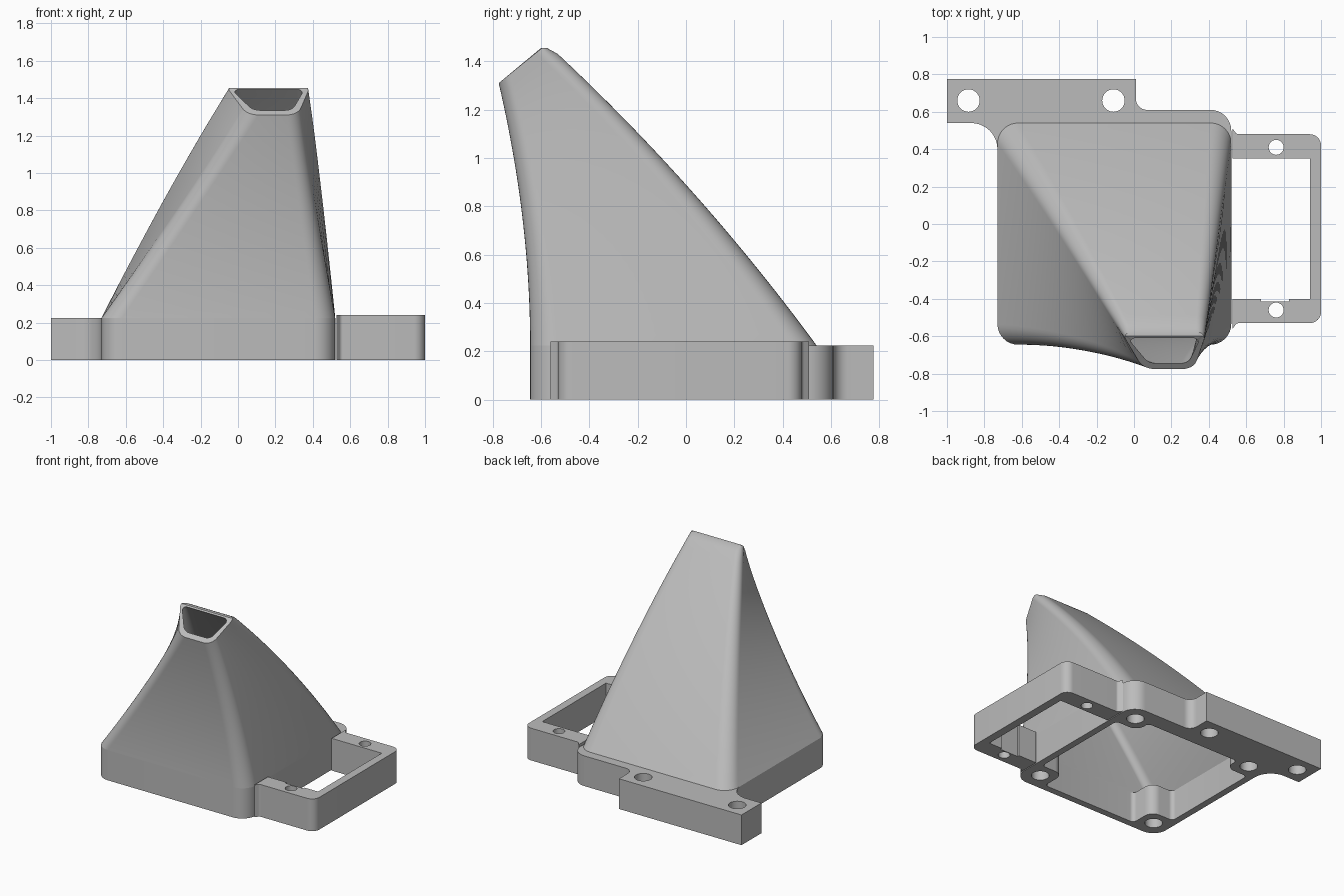
import bpy, bmesh, math
from mathutils import Vector

cube = bpy.data.objects.get("Cube")
if cube:
    bpy.data.objects.remove(cube, do_unlink=True)

grey = bpy.data.materials.new("plain grey")
grey.use_nodes = True
grey.diffuse_color = (0.5, 0.5, 0.5, 1)
grey.node_tree.nodes["Principled BSDF"].inputs["Base Color"].default_value = (0.5, 0.5, 0.5, 1)


def fillet(prev, p, nxt, r, steps=8):
    """Round the corner p with an arc tangent to both of its sides."""
    if r <= 0:
        return [p]
    a = p + (prev - p).normalized() * r
    b = p + (nxt - p).normalized() * r
    w = math.sin((prev - p).angle(nxt - p) / 2)
    pts = []
    for i in range(steps + 1):
        t = i / steps
        ka, kp, kb = (1 - t) ** 2, 2 * w * t * (1 - t), t * t
        pts.append((a * ka + p * kp + b * kb) / (ka + kp + kb))
    return pts


def rounded(corners, radii):
    n = len(corners)
    return [q for i in range(n)
            for q in fillet(corners[i - 1], corners[i], corners[(i + 1) % n], radii[i])]


def finish(name, bm):
    bmesh.ops.remove_doubles(bm, verts=bm.verts, dist=0.0002)
    bmesh.ops.recalc_face_normals(bm, faces=bm.faces)
    mesh = bpy.data.meshes.new(name)
    bm.to_mesh(mesh)
    bm.free()
    mesh.materials.append(grey)
    ob = bpy.data.objects.new(name, mesh)
    bpy.context.collection.objects.link(ob)
    return ob


def prism(name, outline, z0, z1):
    """Extrude an outline of (x, y, corner radius) points."""
    pts = rounded([Vector((x, y, z0)) for x, y, r in outline], [r for x, y, r in outline])
    bm = bmesh.new()
    face = bm.faces.new([bm.verts.new(p) for p in pts])
    ext = bmesh.ops.extrude_face_region(bm, geom=[face])
    top = [v for v in ext["geom"] if isinstance(v, bmesh.types.BMVert)]
    bmesh.ops.translate(bm, verts=top, vec=(0, 0, z1 - z0))
    return finish(name, bm)


def hole(x, y, r, z1):
    bm = bmesh.new()
    bmesh.ops.create_cone(bm, cap_ends=True, segments=32, radius1=r, radius2=r, depth=z1 + 0.1)
    bmesh.ops.translate(bm, verts=bm.verts, vec=(x, y, (z1 - 0.1) / 2))
    return finish("hole_cutter", bm)


def activate(ob):
    bpy.ops.object.select_all(action='DESELECT')
    ob.select_set(True)
    bpy.context.view_layer.objects.active = ob


def cut(ob, cutters):
    for c in cutters:
        activate(ob)
        mod = ob.modifiers.new("cut", 'BOOLEAN')
        mod.operation, mod.solver, mod.object = 'DIFFERENCE', 'EXACT', c
        bpy.ops.object.modifier_apply(modifier=mod.name)
        bpy.data.objects.remove(c, do_unlink=True)


# Main dimensions
BASE_TOP = 0.225
LEFT, RIGHT, FRONT, BACK = -0.73, 0.52, -0.645, 0.54
WALL = 0.05
MID_X, MID_Y, PITCH = -0.105, -0.015, 0.5

# Mounting base with the ear at the back
base = prism("mounting_base", [
    (-1, 0.775, 0), (0.01, 0.775, 0), (0.01, 0.61, 0.06), (RIGHT, 0.61, 0.11),
    (RIGHT, FRONT, 0.11), (LEFT, FRONT, 0.11), (LEFT, BACK, 0.14), (-1, BACK, 0)], 0, BASE_TOP)

# Cavity outline leaves a rounded boss in each corner
cavity = []
for sx, sy in ((-1, -1), (1, -1), (1, 1), (-1, 1)):
    ex = RIGHT - WALL if sx > 0 else LEFT + WALL
    ey = BACK - WALL if sy > 0 else FRONT + WALL
    bx, by = MID_X + sx * (PITCH - 0.11), MID_Y + sy * (PITCH - 0.11)
    notch = [(ex, by, 0.03), (bx, by, 0.07), (bx, ey, 0.03)]
    cavity += notch if sx == sy else notch[::-1]
cutters = [prism("cavity_cutter", cavity, -0.1, 0.4)]
cutters += [hole(MID_X + sx * PITCH, MID_Y + sy * PITCH, 0.06, 0.19)
            for sx in (-1, 1) for sy in (-1, 1)]
cutters += [hole(x, 0.66, 0.06, 0.4) for x in (-0.885, -0.11)]
cut(base, cutters)

# Side bracket, open towards the base
bracket = prism("side_bracket", [
    (0.527, 0.51, 0), (0.55, 0.48, 0.01), (1, 0.48, 0.06), (1, -0.53, 0.06),
    (0.55, -0.53, 0.01), (0.527, -0.56, 0), (0.527, -0.4, 0), (0.68, -0.4, 0),
    (0.68, -0.415, 0), (0.83, -0.415, 0), (0.83, -0.4, 0), (0.94, -0.4, 0),
    (0.94, 0.35, 0), (0.527, 0.35, 0)], 0, 0.24)
cut(bracket, [hole(0.76, y, 0.04, 0.4) for y in (0.41, -0.46)])


# Duct: curved loft from the base rectangle to the tilted tip
def bezier(a, c, b, t):
    return Vector(a) * (1 - t) ** 2 + Vector(c) * 2 * t * (1 - t) + Vector(b) * t * t


def loft(inset, front, back, front_x, back_x, r0, r1, steps=28):
    """front/back: (y, z) bend and end points; *_x: tip corner positions."""
    x0, x1 = LEFT + inset, RIGHT - inset
    rings = []
    for i in range(steps + 1):
        t = i / steps
        fy, fz = bezier((FRONT + inset, BASE_TOP), *front, t)
        by, bz = bezier((BACK - inset, BASE_TOP), *back, t)
        mix = lambda a, b: a + (b - a) * t
        corners = [Vector((mix(x0, front_x[0]), fy, fz)), Vector((mix(x1, front_x[1]), fy, fz)),
                   Vector((mix(x1, back_x[1]), by, bz)), Vector((mix(x0, back_x[0]), by, bz))]
        rings.append(rounded(corners, [mix(r0, r1)] * 4))
    return rings


TIP_Z = 1.455
outer = loft(0, [(-0.645, 0.75), (-0.775, 1.31)], [(0.045, 0.9), (-0.575, 1.472)],
             (0.05, 0.32), (-0.07, 0.39), 0.11, 0.06)
inner = loft(WALL, [(-0.595, 0.76), (-0.745, 1.335)], [(0.0, 0.86), (-0.61, 1.447)],
             (0.08, 0.29), (-0.035, 0.355), 0.06, 0.04)

# Flat strip along the top of the tip
for ring in outer:
    for p in ring:
        p.z = min(p.z, TIP_Z)
strip = [Vector((p.x, min(p.y, -0.6), p.z)) if p.z >= TIP_Z else p.copy() for p in outer[-1]]

bm = bmesh.new()
rows = [[bm.verts.new(p) for p in ring] for ring in outer + [strip] + inner[::-1]]
rows.append(rows[0])
for a, b in zip(rows, rows[1:]):
    for i in range(len(a)):
        bm.faces.new((a[i - 1], a[i], b[i], b[i - 1]))
duct = finish("duct", bm)

for ob in (base, bracket, duct):
    activate(ob)
    bpy.ops.object.shade_smooth_by_angle(angle=math.radians(30))
